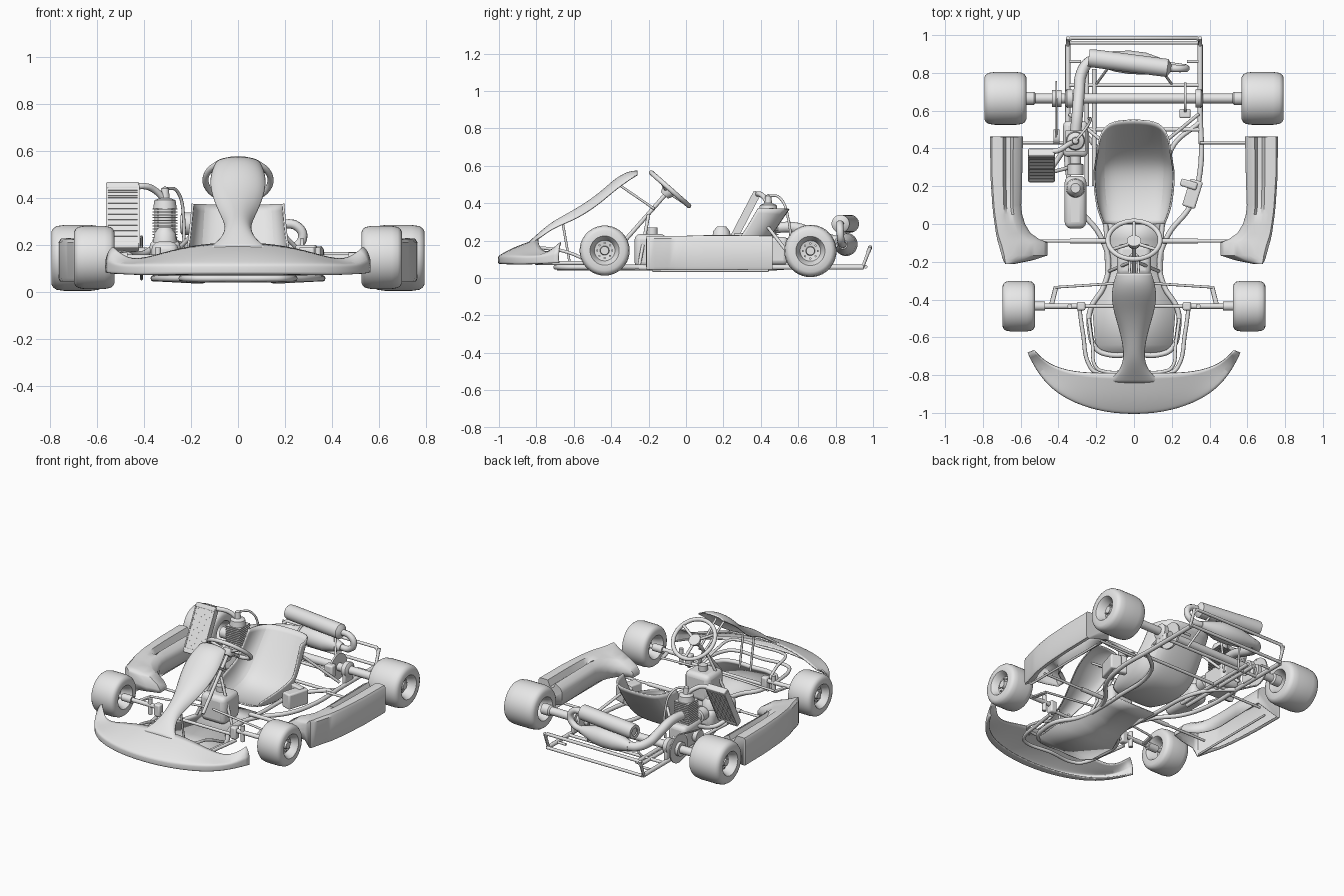
import bpy, bmesh, math
from mathutils import Vector, Matrix, Euler

if "Cube" in bpy.data.objects:
    bpy.data.objects.remove(bpy.data.objects["Cube"])

GREY = (0.8, 0.8, 0.8, 1)
mat = bpy.data.materials.new("light grey")
mat.use_nodes = True
mat.diffuse_color = GREY
mat.node_tree.nodes["Principled BSDF"].inputs["Base Color"].default_value = GREY
meshes = []
SIDES = (("left", 1), ("right", -1))


def finish(name, bm):
    me = bpy.data.meshes.new(name)
    bm.to_mesh(me)
    bm.free()
    me.materials.append(mat)
    ob = bpy.data.objects.new(name, me)
    bpy.context.collection.objects.link(ob)
    meshes.append(ob)
    return ob


def loft(name, rows, closed=False, caps=False, thick=0, sub=0, mirror=False):
    """Skin a surface through rows of points."""
    bm = bmesh.new()
    vs = [[bm.verts.new(p) for p in row] for row in rows]
    n = len(rows[0])
    for a, b in zip(vs, vs[1:]):
        for i in range(n if closed else n - 1):
            j = (i + 1) % n
            bm.faces.new((a[i], a[j], b[j], b[i]))
    if caps:
        bm.faces.new(vs[0])
        bm.faces.new(vs[-1])
    bmesh.ops.remove_doubles(bm, verts=bm.verts, dist=1e-5)
    bmesh.ops.recalc_face_normals(bm, faces=bm.faces)
    ob = finish(name, bm)
    if mirror:
        ob.modifiers.new("mirror", 'MIRROR')
    if sub:
        m = ob.modifiers.new("smooth", 'SUBSURF')
        m.levels = m.render_levels = sub
        m.boundary_smooth = 'PRESERVE_CORNERS'
    if thick:
        m = ob.modifiers.new("thickness", 'SOLIDIFY')
        m.thickness = thick
        m.offset = 0
    return ob


def lathe(name, profile, origin, axis=(0, 0, 1), n=32):
    """Turn (distance along axis, radius) points about an axis."""
    q = Vector(axis).to_track_quat('Z', 'Y')
    ang = [2 * math.pi * i / n for i in range(n)]
    rows = [[Vector(origin) + q @ Vector((r * math.cos(t), r * math.sin(t), a)) for t in ang]
            for a, r in profile]
    return loft(name, rows, closed=True)


def rod(name, a, b, r, n=20):
    d = Vector(b) - Vector(a)
    return lathe(name, [(0, 0), (0, r), (d.length, r), (d.length, 0)], a, d, n)


def box(name, center, size, rot=(0, 0, 0), bevel=0.01):
    bm = bmesh.new()
    m = Matrix.Translation(center) @ Euler(rot).to_matrix().to_4x4() @ Matrix.Diagonal((*size, 1))
    bmesh.ops.create_cube(bm, size=1, matrix=m)
    ob = finish(name, bm)
    if bevel:
        b = ob.modifiers.new("bevel", 'BEVEL')
        b.width, b.segments = bevel, 3
    return ob


def tube(name, pts, r=0.013, handle='AUTO', cyclic=False):
    cu = bpy.data.curves.new(name, 'CURVE')
    cu.dimensions = '3D'
    cu.bevel_depth, cu.bevel_resolution, cu.resolution_u = r, 3, 8
    cu.use_fill_caps = True
    sp = cu.splines.new('BEZIER')
    sp.bezier_points.add(len(pts) - 1)
    for bp, p in zip(sp.bezier_points, pts):
        bp.co = p
        bp.handle_left_type = bp.handle_right_type = handle
    sp.use_cyclic_u = cyclic
    cu.materials.append(mat)
    ob = bpy.data.objects.new(name, cu)
    bpy.context.collection.objects.link(ob)
    return ob


# Wheels with dished rims and bolts
def wheel(name, x, y, z, R, w, s):
    prof = [(-.2, 0), (-.2, .05), (-.8, .065), (-1, .076), (-1, R * .8), (-.93, R * .9), (-.8, R * .965),
            (-.5, R), (.5, R), (.8, R * .965), (.93, R * .9), (1, R * .8), (1, .078), (.85, .068),
            (.5, .055), (.45, .025), (.75, .022), (.75, 0)]
    lathe(name, [(a * w, r) for a, r in prof], (s * x, y, z), (s, 0, 0), 40)
    for i in range(8):
        t = i * math.pi / 4
        p = Vector((s * (x + w * .4), y + .04 * math.cos(t), z + .04 * math.sin(t)))
        rod(name + "_bolt", p, p + Vector((s * w * .2, 0, 0)), .006, 8)


for side, s in SIDES:
    wheel(side + "_front_wheel", .61, -.435, .147, .134, .086, s)
    wheel(side + "_rear_wheel", .681, .665, .145, .14, .111, s)
    # Rear hubs and bearing carriers
    lathe(side + "_rear_hub", [(0, 0), (0, .025), (.1, .025), (.11, .035), (.16, .035), (.16, 0)],
          (s * .42, .665, .145), (s, 0, 0))
    lathe(side + "_bearing", [(0, 0), (0, .048), (.03, .05), (.04, .035), (.04, 0)],
          (s * .325, .665, .145), (s, 0, 0))
    box(side + "_bearing_mount", (s * .342, .665, .1), (.025, .09, .09))
    # Front steering knuckles
    rod(side + "_stub_axle", (s * .3, -.435, .145), (s * .6, -.435, .145), .014)
    box(side + "_kingpin_bracket", (s * .28, -.435, .13), (.045, .045, .08))
    rod(side + "_kingpin", (s * .34, -.435, .085), (s * .34, -.435, .19), .013)
    lathe(side + "_front_hub", [(0, 0), (0, .024), (.07, .024), (.07, 0)], (s * .47, -.435, .145), (s, 0, 0))
    box(side + "_steering_arm", (s * .425, -.38, .14), (.025, .1, .012), (0, 0, s * .25), .004)
    rod(side + "_tie_rod", (s * .415, -.335, .145), (s * .03, -.31, .17), .007)
    # Chassis rails
    tube(side + "_main_rail", [(s * x, y, .058) for x, y in (
        (.35, .95), (.35, .6), (.35, .28), (.3, .1), (.18, -.06), (.135, -.2), (.16, -.33),
        (.23, -.45), (.235, -.55), (.2, -.66), (.14, -.69), (0, -.69))], .014)
    tube(side + "_seat_rail", [(s * .35, .54, .058), (s * .2, .4, .05), (s * .15, 0, .05), (s * .14, -.25, .055)])
    tube(side + "_front_loop", [(s * .29, -.44, .08), (s * .27, -.58, .08), (s * .235, -.75, .08),
                                (s * .2, -.785, .08), (0, -.785, .08)], .011)
    tube(side + "_upper_front_loop", [(s * .24, -.5, .08), (s * .22, -.64, .14), (s * .2, -.76, .16),
                                      (s * .16, -.78, .16), (0, -.78, .16)], .009)
    rod(side + "_pod_sleeve", (s * .15, -.09, .085), (s * .34, -.09, .085), .013)
    for y, x0 in ((-.09, .3), (.43, .35)):
        rod(side + "_pod_bar", (s * x0, y, .085), (s * .63, y, .085), .008)
    rod(side + "_pod_skid", (s * .66, -.18, .04), (s * .66, .44, .04), .007)
    rod(side + "_seat_stay", (s * .34, .58, .09), (s * .17, .44, .27), .009)
    # Rear bumper uprights and stubs
    tube(side + "_bumper_side", [(s * .35, .6, .06), (s * .35, .945, .06), (s * .35, .985, .165)], .01, 'VECTOR')
    rod(side + "_bumper_stub", (s * .28, .86, .06), (s * .35, .86, .06), .008)

# Cross members and rear bumper
for y, x, z in ((.735, .35, .06), (.5, .35, .06), (.96, .35, .06), (-.435, .28, .11)):
    rod("cross_member", (-x, y, z), (x, y, z), .01)
tube("rear_bumper_bar", [(-.35, .975, .14), (-.33, .985, .165), (.33, .985, .165), (.35, .975, .14)], .011, 'VECTOR')
for x in (-.21, -.25):
    rod("engine_rail", (x, .2, .06), (x, .82, .06), .012)

# Floor pan
loft("floor_pan", [[(-x, y, .045), (x, y, .045)] for x, y in (
    (.16, -.69), (.205, -.64), (.22, -.46), (.16, -.33), (.135, -.2), (.15, -.08), (.17, .02))], thick=.008)

# Rear axle, sprocket and brake
rod("rear_axle", (-.57, .665, .145), (.57, .665, .145), .026, 28)
lathe("sprocket", [(0, 0), (0, .092), (.008, .092), (.008, 0)], (-.415, .665, .145), (1, 0, 0), 40)
lathe("sprocket_carrier", [(0, 0), (0, .045), (.05, .045), (.05, 0)], (-.435, .665, .145), (1, 0, 0))
lathe("brake_disc", [(0, 0), (0, .085), (.012, .085), (.012, 0)], (.265, .665, .145), (1, 0, 0), 40)
box("brake_caliper", (.27, .585, .15), (.06, .05, .08))
lathe("drive_sprocket", [(0, 0), (0, .04), (.03, .04), (.03, 0)], (-.425, .46, .15), (1, 0, 0))
for z0, z1 in ((.19, .235), (.11, .055)):
    rod("chain_run", (-.41, .46, z0), (-.41, .665, z1), .006, 8)

# Side pods, open underneath; the top groove fades out and the inner edge drops towards the front
SECTION = ((0, .09, 0), (0, .17, 0), (.08, .195, 0), (.28, .215, 0), (.36, .22, .035), (.52, .222, .037),
           (.62, .225, 0), (.8, .226, 0), (.95, .224, 0), (1, .21, 0), (1, .06, 0), (.97, .047, 0), (.85, .047, 0))
STATIONS = ((.46, .59, .76, 1, 0), (.25, .595, .757, 1, 0), (.1, .6, .747, 1, 0), (.05, .595, .742, .2, .005),
            (0, .58, .735, 0, .015), (-.05, .55, .728, 0, .03), (-.085, .5, .72, 0, .045),
            (-.1, .46, .716, 0, .055), (-.165, .46, .698, 0, .06), (-.19, .54, .69, 0, .05),
            (-.21, .64, .68, 0, .03))
pod = [[(a + (b - a) * t, y, z - g * groove - (drop * (1 - t) if z > .1 else 0)) for t, z, groove in SECTION]
       for y, a, b, g, drop in STATIONS]
loft("side_pods", pod, caps=True, thick=.006, mirror=True)

# Front bumper fairing: outer edge, inner edge, four heights
NOSE = (((0, -1.01), (0, -.79), (.078, .112, .165, .21)),
        ((.22, -.985), (.17, -.79), (.078, .112, .16, .2)),
        ((.41, -.9), (.32, -.785), (.075, .11, .13, .165)),
        ((.51, -.785), (.455, -.745), (.08, .105, .112, .122)),
        ((.56, -.68), (.53, -.67), (.085, .13, .175, .19)))
rows = []
for o, i, (zb, zo, zm, zi) in NOSE:
    o, i = Vector(o), Vector(i)
    rows.append([(*o.lerp(i, t), z) for t, z in
                 ((.25, zb), (.02, zb), (0, zb + .004), (0, zo), (.03, zo + .008), (.4, zm), (1, zi))])
loft("front_fairing", rows, thick=.008, sub=2, mirror=True)

# Front number panel, domed across
DOME = ((-1, -1), (-.85, -.5), (-.45, -.1), (0, 0), (.45, -.1), (.85, -.5), (1, -1))
PANEL = ((.09, -.26, .572, .02), (.106, -.31, .57, .05), (.118, -.38, .53, .06), (.106, -.46, .455, .055),
         (.074, -.56, .385, .055), (.054, -.65, .335, .045), (.052, -.72, .295, .035),
         (.075, -.78, .245, .03), (.14, -.84, .19, .015))
loft("front_panel", [[(w * a, y, z + d * b) for a, b in DOME] for w, y, z, d in PANEL], thick=.007, sub=2)
for s in (1, -1):
    rod("panel_strut", (s * .04, -.62, .07), (s * .04, -.66, .3), .007, 10)
    rod("panel_stay", (s * .03, -.36, .5), (s * .02, -.17, .37), .007, 10)

# Bucket seat: half width, centre line, side rise
SEAT = ((.16, 0, .085, 0, .04), (.195, .08, .055, 0, .1), (.21, .2, .04, 0, .14), (.212, .31, .06, -.04, .14),
        (.208, .39, .14, -.1, .08), (.202, .47, .25, -.145, .02), (.192, .55, .37, -.165, .005))
CUP = ((-1, 1), (-.97, .6), (-.78, .15), (-.4, 0), (.4, 0), (.78, .15), (.97, .6), (1, 1))
loft("seat", [[(w * a, y + dy * b, z + dz * b) for a, b in CUP] for w, y, z, dy, dz in SEAT], thick=.009, sub=2)

# Steering wheel and column
hub, normal = Vector((0, -.085, .475)), Vector((0, .66, .75)).normalized()
q = normal.to_track_quat('Z', 'Y')
ring = [hub + q @ Vector((.138 * math.cos(t), .134 * math.sin(t), 0)) for t in
        (i * math.pi / 8 for i in range(16))]
tube("steering_wheel_rim", ring, .013, cyclic=True)
for t in (1, 5, 9):
    a = t * math.pi / 6
    direction = q @ Vector((math.cos(a), math.sin(a), 0))
    rod("steering_spoke", hub - normal * .02, hub + direction * .132, .009, 10)
lathe("steering_hub", [(-.045, 0), (-.045, .025), (-.02, .038), (-.005, .038), (-.005, 0)], hub, normal)
rod("steering_column", hub - normal * .03, hub - normal * .43, .011)
for s in (1, -1):
    rod("column_support", (s * .13, -.25, .07), (s * .015, -.2, .34), .009, 12)

# Fuel tank and side battery
box("fuel_tank", (0, -.19, .145), (.18, .17, .18), bevel=.03)
lathe("fuel_cap", [(0, 0), (0, .028), (.035, .028), (.035, 0)], (0, -.18, .235))
box("battery", (.31, .16, .14), (.07, .15, .1), (0, 0, -.3))
box("battery_bracket", (.29, .21, .14), (.09, .04, .12), (0, 0, -.3))

# Engine with finned cylinder
EX, EY = -.31, .44
box("crankcase", (EX, EY + .01, .145), (.13, .19, .15), bevel=.025)
lathe("cylinder", [(.2, 0), (.2, .045), (.36, .045), (.36, 0)], (EX, EY, 0))
for i in range(12):
    box("cooling_fin", (EX, EY, .22 + .012 * i), (.105, .11, .005), bevel=0)
lathe("cylinder_head", [(.355, 0), (.355, .05), (.39, .045), (.4, .02), (.44, .016), (.45, 0)], (EX, EY, 0))
lathe("carburettor", [(0, 0), (0, .03), (.04, .03), (.045, .042), (.1, .042), (.1, 0)], (EX, .36, .2), (0, -1, 0))
box("intake_box", (-.31, .115, .155), (.115, .28, .12), bevel=.035)
lathe("intake_neck", [(0, .05), (.04, .045), (.065, .025), (.065, 0)], (-.31, .19, .21))
tube("ignition_lead", [(EX, EY, .44), (-.26, .5, .43), (-.23, .55, .3), (-.24, .56, .13)], .007)

# Radiator leaning back, with slats
LEAN = -.48
up = Euler((LEAN, 0, 0)).to_matrix() @ Vector((0, 0, 1))
mid = Vector((-.49, .31, .32))
box("radiator_core", mid, (.135, .034, .28), (LEAN, 0, 0), .004)
for i in range(30):
    box("radiator_slat", mid + up * (i - 14.5) * .0088, (.125, .038, .004), (LEAN, 0, 0), 0)
for k in (-1, 1):
    box("radiator_tank", mid + up * k * .142, (.14, .042, .03), (LEAN, 0, 0), .006)
    box("radiator_side", mid + Vector((k * .067, 0, 0)), (.008, .042, .28), (LEAN, 0, 0), 0)
tube("upper_hose", [(-.46, .38, .44), (-.4, .39, .45), (-.35, .42, .43), (EX, EY, .39)], .014)
tube("lower_hose", [(-.47, .25, .19), (-.42, .32, .16), (EX - .03, EY, .2)], .014)
rod("radiator_mount", (-.49, .26, .18), (-.34, .3, .07), .01)

# Exhaust: header, expansion chamber, return bend, silencer
tube("exhaust_header", [(EX, .48, .27), (-.3, .58, .27), (-.29, .7, .23), (-.28, .79, .2), (-.24, .855, .185),
                        (-.18, .875, .18)], .03)
lathe("expansion_chamber", [(0, 0), (0, .031), (.1, .055), (.18, .062), (.26, .058), (.38, .025), (.38, 0)],
      (-.2, .87, .18), (1, -.08, 0))
tube("return_bend", [(.16, .842, .18), (.24, .83, .19), (.275, .825, .235), (.25, .823, .28), (.18, .825, .29)], .02)
lathe("silencer", [(0, .025), (0, .045), (.02, .048), (.42, .048), (.44, .02), (.44, 0)],
      (-.24, .88, .29), (1, -.13, 0))
lathe("silencer_outlet", [(.01, 0), (.01, .026)], (-.24, .88, .29), (1, -.13, 0))
for x in (-.2, .2):
    rod("exhaust_bracket", (x, .74, .06), (x * .6, .85, .25), .007, 10)

# Smooth shading with sharp edges kept
for ob in bpy.context.selected_objects:
    ob.select_set(False)
for ob in meshes:
    ob.select_set(True)
bpy.context.view_layer.objects.active = meshes[0]
bpy.ops.object.shade_smooth_by_angle(angle=math.radians(38))
